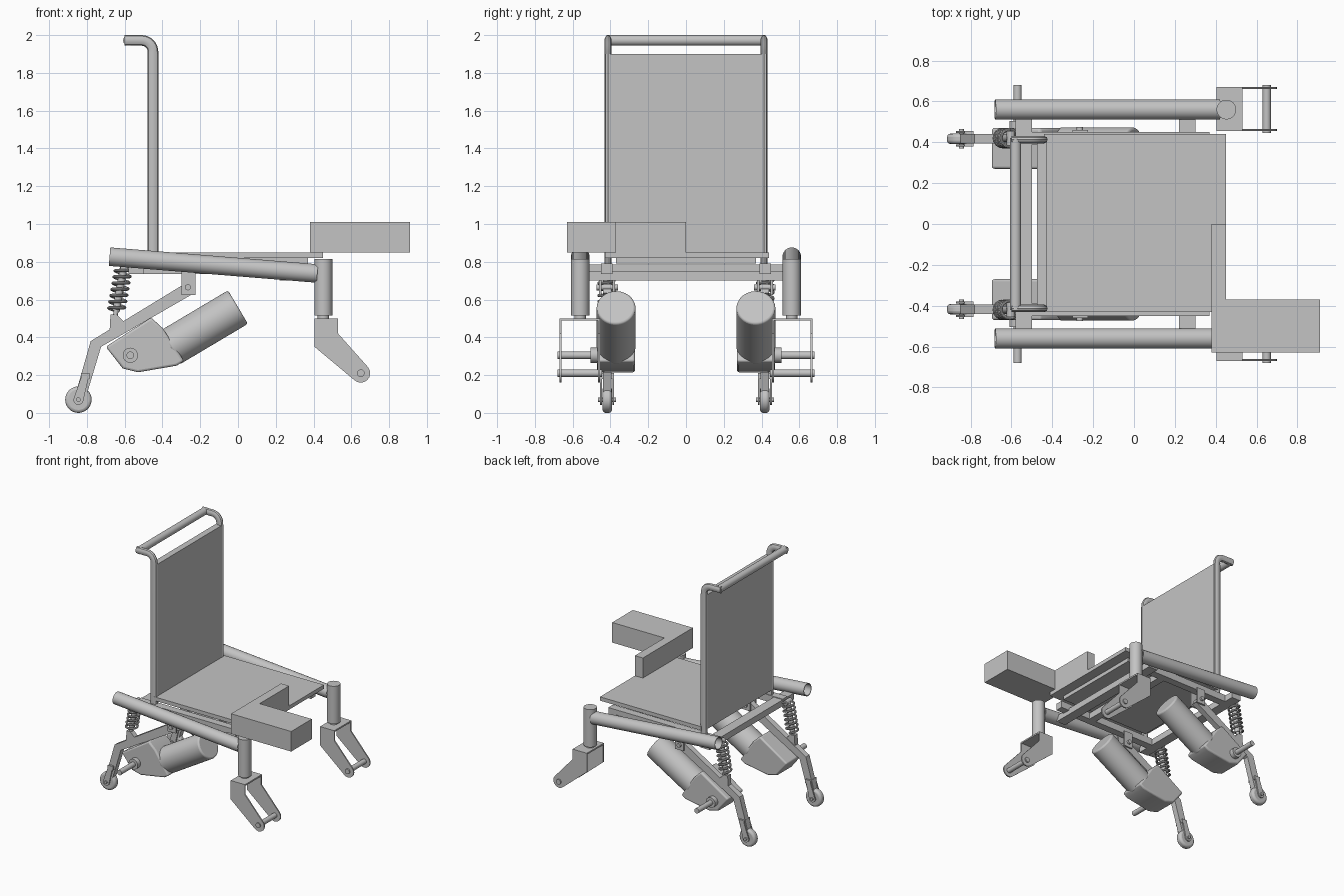
import bpy, bmesh, math
from mathutils import Vector

old = bpy.data.objects.get("Cube")
if old:
    bpy.data.objects.remove(old, do_unlink=True)

GREY = (0.55, 0.55, 0.55, 1)
mat = bpy.data.materials.new("plain grey")
mat.use_nodes = True
mat.diffuse_color = GREY
mat.node_tree.nodes["Principled BSDF"].inputs["Base Color"].default_value = GREY


def finish(name, bm, bevel=0):
    bmesh.ops.recalc_face_normals(bm, faces=bm.faces)
    me = bpy.data.meshes.new(name)
    bm.to_mesh(me)
    bm.free()
    me.materials.append(mat)
    ob = bpy.data.objects.new(name, me)
    bpy.context.collection.objects.link(ob)
    if bevel:
        mod = ob.modifiers.new("Bevel", "BEVEL")
        mod.width, mod.segments = bevel, 3
        mod.limit_method, mod.angle_limit = "ANGLE", math.radians(50)
    bpy.ops.object.select_all(action="DESELECT")
    ob.select_set(True)
    bpy.context.view_layer.objects.active = ob
    bpy.ops.object.shade_smooth_by_angle(angle=math.radians(35))
    return ob


def box(name, x, y, z):
    bm = bmesh.new()
    bmesh.ops.create_cube(bm, size=1)
    for v in bm.verts:
        v.co = [(a + b) / 2 + c * (b - a) for c, (a, b) in zip(v.co, (x, y, z))]
    return finish(name, bm)


def rod(name, a, b, r, bevel=0, sides=32):
    a, b = Vector(a), Vector(b)
    bm = bmesh.new()
    bmesh.ops.create_cone(bm, cap_ends=True, segments=sides, radius1=r, radius2=r, depth=(b - a).length)
    turn = (b - a).to_track_quat("Z", "Y")
    for v in bm.verts:
        v.co = turn @ v.co + (a + b) / 2
    return finish(name, bm, bevel)


def pipe(name, a, b, r, wall):
    # hollow tube, open at both ends
    a, b = Vector(a), Vector(b)
    turn = (b - a).to_track_quat("Z", "Y")
    bm = bmesh.new()
    rings = []
    for end, rad in ((a, r), (b, r), (b, r - wall), (a, r - wall)):
        rings.append([bm.verts.new(end + turn @ Vector((rad * math.cos(t), rad * math.sin(t), 0)))
                      for t in (math.tau * i / 32 for i in range(32))])
    for k in range(4):
        p, q = rings[k], rings[(k + 1) % 4]
        for i in range(32):
            j = (i + 1) % 32
            bm.faces.new((p[i], p[j], q[j], q[i]))
    return finish(name, bm)


def plate(name, pts, y0, y1, bevel=0):
    # side profile in x, z given depth along y
    bm = bmesh.new()
    face = bm.faces.new([bm.verts.new((x, y0, z)) for x, z in pts])
    new = bmesh.ops.extrude_face_region(bm, geom=[face])["geom"]
    bmesh.ops.translate(bm, vec=(0, y1 - y0, 0), verts=[v for v in new if isinstance(v, bmesh.types.BMVert)])
    return finish(name, bm, bevel)


def wire(name, pts, r, squash=1):
    # round wire swept along a path
    cu = bpy.data.curves.new(name, "CURVE")
    cu.dimensions, cu.bevel_depth, cu.bevel_resolution, cu.use_fill_caps = "3D", r, 3, True
    sp = cu.splines.new("POLY")
    sp.points.add(len(pts) - 1)
    for p, co in zip(sp.points, pts):
        p.co = (*co, 1)
    tmp = bpy.data.objects.new(name, cu)
    bpy.context.collection.objects.link(tmp)
    bm = bmesh.new()
    bm.from_mesh(tmp.to_mesh())
    mid = pts[0][1]
    for v in bm.verts:
        v.co.y = mid + (v.co.y - mid) * squash
    bpy.data.objects.remove(tmp, do_unlink=True)
    return finish(name, bm)


def arc(cx, cz, r, a0, a1, n=8):
    return [(cx + r * math.cos(math.radians(a0 + (a1 - a0) * i / n)),
             cz + r * math.sin(math.radians(a0 + (a1 - a0) * i / n))) for i in range(n + 1)]


# Seat, backrest and L-shaped armrest
box("seat", (-0.44, 0.45), (-0.43, 0.44), (0.82, 0.85))
box("seat_support", (-0.42, 0.37), (-0.37, 0.37), (0.79, 0.82))
box("backrest", (-0.475, -0.425), (-0.425, 0.425), (0.83, 1.9))
box("armrest_pad", (0.38, 0.91), (-0.63, -0.37), (0.85, 1.01))
box("armrest_arm", (0.38, 0.45), (-0.37, 0), (0.85, 1.01))
rod("push_bar", (-0.58, -0.42, 1.972), (-0.58, 0.42, 1.972), 0.028)

# Frame cross members
box("front_cross_bar", (0.22, 0.30), (-0.53, 0.53), (0.70, 0.75))
box("middle_cross_bar", (0.04, 0.10), (-0.42, 0.42), (0.735, 0.785))
box("rear_cross_bar", (-0.58, -0.50), (-0.53, 0.53), (0.735, 0.785))

FORK = [(0.405, 0.5), (0.405, 0.35)] + arc(0.65, 0.21, 0.05, 225, 400) + [(0.53, 0.42), (0.53, 0.5)]
ARM = [(-0.28, 0.685), (-0.78, 0.38), (-0.86, 0.10), (-0.80, 0.10), (-0.725, 0.35), (-0.23, 0.635)]
GEARBOX = [(-0.70, 0.35), (-0.46, 0.505), (-0.40, 0.45), (-0.285, 0.275), (-0.325, 0.25),
           (-0.53, 0.215), (-0.61, 0.235)]

for side, s in (("left", 1), ("right", -1)):
    def n(part):
        return side + "_" + part

    def across(name, x, z, r, y0, y1, bevel=0):
        return rod(n(name), (x, s * y0, z), (x, s * y1, z), r, bevel)

    def span(a, b):
        return tuple(sorted((s * a, s * b)))

    # Back post bending into the push bar
    bend = [(x, s * 0.413, z) for x, z in arc(-0.51, 1.912, 0.06, 0, 90)]
    wire(n("back_post"), [(-0.45, s * 0.413, 0.78)] + bend + [(-0.60, s * 0.413, 1.972)], 0.028, 0.68)

    # Side tube, inner rail and front stem
    pipe(n("side_tube"), (-0.68, s * 0.56, 0.827), (0.42, s * 0.56, 0.738), 0.049, 0.006)
    box(n("inner_rail"), (-0.58, 0.37), span(0.39, 0.45), (0.735, 0.79))
    rod(n("front_stem"), (0.452, s * 0.56, 0.515), (0.452, s * 0.56, 0.815), 0.048)
    rod(n("stem_collar"), (0.452, s * 0.56, 0.49), (0.452, s * 0.56, 0.52), 0.03)

    # Front fork
    box(n("fork_top"), (0.405, 0.53), span(0.455, 0.67), (0.488, 0.5))
    for k, y in (("inner", 0.455), ("outer", 0.66)):
        plate(n(k + "_fork_plate"), FORK, s * y, s * (y + 0.01))
    across("fork_axle", 0.65, 0.21, 0.02, 0.445, 0.68)

    # Swing arm with pivot bracket
    plate(n("swing_arm"), ARM, s * 0.395, s * 0.44)
    for y in (0.375, 0.447):
        box(n("pivot_bracket"), (-0.30, -0.225), span(y, y + 0.013), (0.625, 0.75))
    across("pivot_bolt", -0.265, 0.665, 0.016, 0.36, 0.475)

    # Small trailing wheel
    across("small_wheel", -0.845, 0.07, 0.07, 0.392, 0.442, 0.016)
    for y in (0.38, 0.445):
        plate(n("wheel_fork"), [(-0.83, 0.19), (-0.79, 0.19)] + arc(-0.845, 0.07, 0.027, 0, -180)[::1],
              s * y, s * (y + 0.01))
    box(n("wheel_fork_top"), (-0.83, -0.785), span(0.38, 0.455), (0.18, 0.21))
    across("wheel_axle", -0.845, 0.07, 0.012, 0.37, 0.465)

    # Gearbox, motor and drive axle
    plate(n("gearbox"), GEARBOX, s * 0.27, s * 0.47, 0.012)
    rod(n("motor"), (-0.36, s * 0.37, 0.346), (0, s * 0.37, 0.56), 0.103, 0.012, 48)
    across("axle_hub", -0.57, 0.305, 0.04, 0.46, 0.505)
    across("drive_axle", -0.57, 0.305, 0.02, 0.46, 0.68)

    # Coil spring and damper
    top, low = Vector((-0.605, s * 0.42, 0.77)), Vector((-0.645, s * 0.42, 0.54))
    axis = (low - top).normalized()
    u, w = Vector((0, 1, 0)), axis.cross(Vector((0, 1, 0)))
    coil = [top.lerp(low, i / 112) + 0.042 * (u * math.cos(i * math.tau / 16) + w * math.sin(i * math.tau / 16))
            for i in range(113)]
    wire(n("spring"), coil, 0.008)
    rod(n("damper"), top, low, 0.02)
    rod(n("damper_rod"), low, low + axis * 0.09, 0.013)
    across("damper_top_bolt", -0.603, 0.765, 0.02, 0.385, 0.455)
    plate(n("damper_bracket"), [(-0.68, 0.43), (-0.675, 0.52), (-0.64, 0.52), (-0.59, 0.47)], s * 0.4, s * 0.44)
